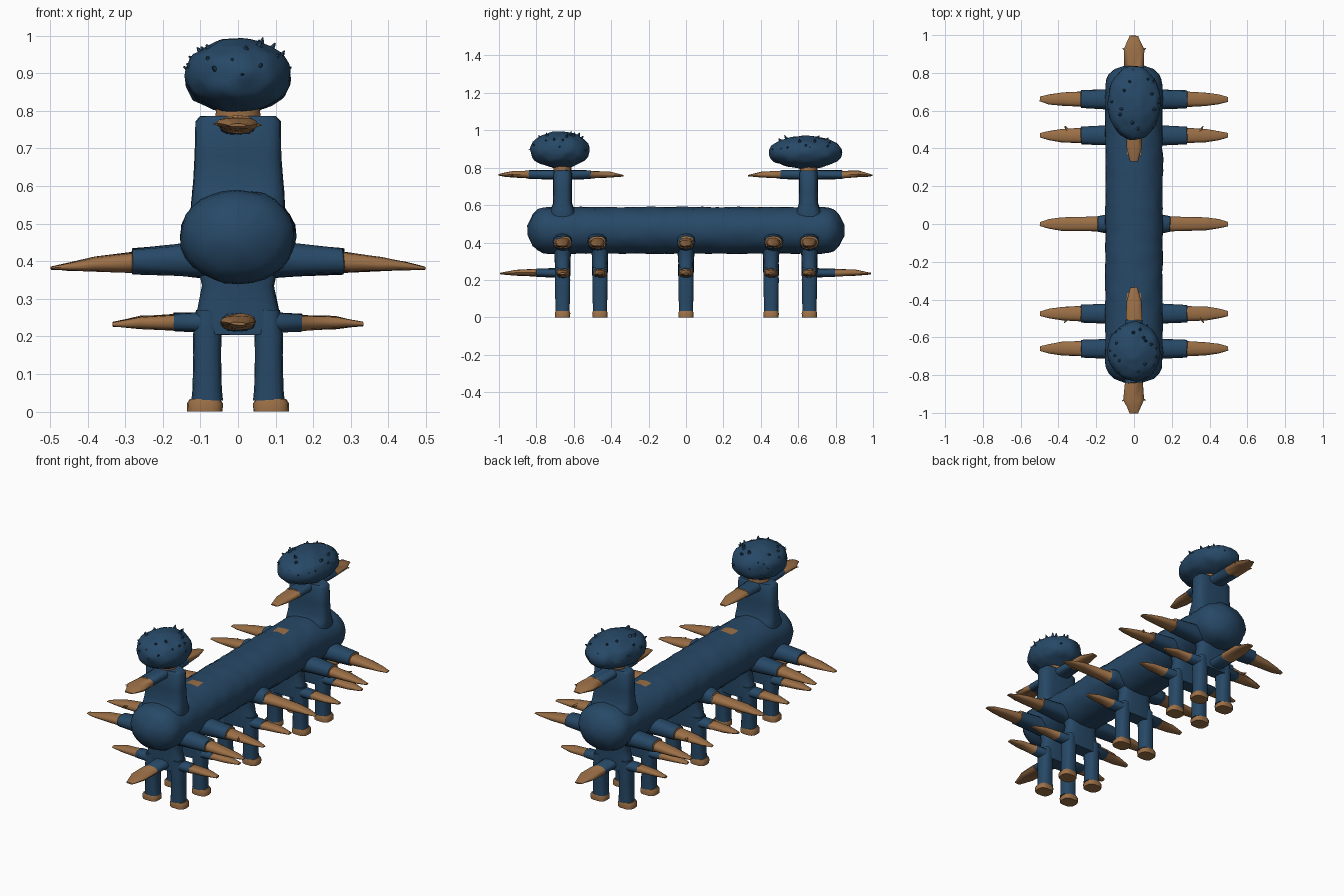
import bpy, bmesh, math, random
from mathutils import Vector, noise

if "Cube" in bpy.data.objects:
    bpy.data.objects.remove(bpy.data.objects["Cube"])

random.seed(4)


def material(name, rgb):
    m = bpy.data.materials.new(name)
    m.diffuse_color = (*rgb, 1)
    m.use_nodes = True
    m.node_tree.nodes["Principled BSDF"].inputs["Base Color"].default_value = m.diffuse_color
    return m


BLUE = material("dark blue", (0.02, 0.066, 0.135))
TAN = material("tan brown", (0.33, 0.16, 0.062))


def finish(bm, name, rule=None, angle=40, rough=0.0):
    """Roughen, colour and smooth a bmesh and make it an object."""
    for v in bm.verts:
        if rough:
            v.co += noise.noise_vector(v.co * 23) * rough
    bmesh.ops.recalc_face_normals(bm, faces=bm.faces)
    if rule:
        for f in bm.faces:
            f.material_index = int(rule(f.calc_center_median()))
    me = bpy.data.meshes.new(name)
    bm.to_mesh(me)
    bm.free()
    ob = bpy.data.objects.new(name, me)
    me.materials.append(BLUE)
    me.materials.append(TAN)
    bpy.context.collection.objects.link(ob)
    bpy.ops.object.select_all(action='DESELECT')
    ob.select_set(True)
    bpy.context.view_layer.objects.active = ob
    bpy.ops.object.shade_smooth_by_angle(angle=math.radians(angle))
    return ob


def loft(bm, origin, d, u, v, sections, n=16, power=2.0):
    """Skin rings of (distance, half width, half height, lift) along d."""
    rings = []
    for t, a, b, lift in sections:
        ring = []
        for i in range(n):
            c, s = math.cos(math.tau * i / n), math.sin(math.tau * i / n)
            p = a * math.copysign(abs(c) ** (2 / power), c)
            q = b * math.copysign(abs(s) ** (2 / power), s) + lift
            ring.append(bm.verts.new(origin + d * t + u * p + v * q))
        rings.append(ring)
    for r, s in zip(rings, rings[1:]):
        for i in range(n):
            j = (i + 1) % n
            bm.faces.new((r[i], r[j], s[j], s[i]))
    bm.faces.new(rings[0])
    bm.faces.new(rings[-1])


X, Y, Z = Vector((1, 0, 0)), Vector((0, 1, 0)), Vector((0, 0, 1))


def cone(bm, base, direction, radius, length):
    d = direction.normalized()
    u = d.orthogonal().normalized()
    loft(bm, base, d, u, d.cross(u), [(0, radius, radius, 0), (length, 0.002, 0.002, 0)], 6)


def arm(name, origin, d, sections, cuff, thumb=None):
    """Arm with blue sleeve up to cuff and a tapering tan hand."""
    o, bm = Vector(origin), bmesh.new()
    u = Z.cross(d)
    loft(bm, o, d, u, Z, sections, 12, 2.5)
    if thumb:
        for side, at, out in thumb:
            cone(bm, o + d * at + u * side * 0.02, d * 0.6 + u * side, 0.013, out)
    finish(bm, name, lambda c: (c - o).dot(d) > cuff, 50, 0.004)


# Long rounded trunk, with two small tan patches on top
bm = bmesh.new()
rings = []
for k in range(61):
    y = -0.847 + 1.694 * k / 60
    e = max(0, (abs(y) - 0.727) / 0.12)
    r = max(0.2, (1 - min(e, 1) ** 2.4) ** 0.5)
    rings.append((y, 0.152 * r, 0.125 * r, 0))
loft(bm, Vector((0, 0, 0.465)), Y, X, Z, rings, 28, 2.1)
finish(bm, "trunk", lambda c: c.z > 0.57 and abs(c.x) < 0.04 and 0.36 < abs(c.y) < 0.43, 60, 0.005)

# Upright torsos with necks, heads and arms pointing fore and aft
for y, label in ((-0.66, "front"), (0.655, "back")):
    s = -1 if y < 0 else 1
    o = Vector((0, y, 0))
    bm = bmesh.new()
    loft(bm, o, Z, X, Y, [(0.45, 0.12, 0.05, 0), (0.555, 0.125, 0.075, 0), (0.585, 0.122, 0.06, 0),
                          (0.61, 0.12, 0.051, 0), (0.68, 0.116, 0.05, 0), (0.772, 0.113, 0.05, 0),
                          (0.786, 0.10, 0.042, 0)], 24, 3.5)
    finish(bm, label + "_torso", None, 50, 0.002)
    bm = bmesh.new()
    loft(bm, o, Z, X, Y, [(0.77, 0.062, 0.048, 0), (0.83, 0.055, 0.048, 0)])
    finish(bm, label + "_neck", lambda c: c.z < 0.82)

    # Heads: rough squashed balls with small hair spikes
    cy, ry, rz = (-0.675, 0.148, 0.098) if s < 0 else (0.64, 0.185, 0.088)
    cz = 0.895 if s < 0 else 0.882
    bm = bmesh.new()
    bmesh.ops.create_icosphere(bm, subdivisions=4, radius=1)
    for v in bm.verts:
        x, yy, z = v.co
        w = 1.06 if abs(z) < 0.6 else 1.0
        v.co = (x * 0.132 * w, cy + yy * ry * w, cz + math.copysign(abs(z) ** 0.9, z) * rz)
    for i in range(26):
        a, h = i * 2.4, random.uniform(-0.1, 0.85)
        c = math.sqrt(1 - h * h)
        n = Vector((c * math.cos(a), c * math.sin(a), h))
        base = Vector((n.x * 0.125, cy + n.y * ry * 0.95, cz + n.z * rz * 0.93))
        cone(bm, base, n + Z * 0.4, 0.013, random.uniform(0.018, 0.03))
    finish(bm, label + "_head", None, 45, 0.007)

    # Upper arms, outward and inward along the trunk
    up = [(0, 0.05, 0.026, 0), (0.18, 0.048, 0.024, 0), (0.182, 0.05, 0.02, 0),
          (0.27, 0.055, 0.017, 0.002), (0.31, 0.035, 0.011, 0), (0.342, 0.022, 0.004, -0.002)]
    arm(label + "_upper_outer_arm", (0, y, 0.763), Y * s, up, 0.18, [(1, 0.25, 0.05), (-1, 0.25, 0.05)])
    inner = [(0, 0.05, 0.026, 0), (0.15, 0.046, 0.024, 0), (0.152, 0.044, 0.02, 0),
             (0.25, 0.04, 0.016, 0), (0.325, 0.02, 0.004, -0.005)]
    arm(label + "_upper_inner_arm", (0, y, 0.763), Y * -s, inner, 0.15)
    # Lower arms at the two ends
    low = [(0, 0.045, 0.026, 0), (0.14, 0.043, 0.023, 0), (0.142, 0.046, 0.021, 0),
           (0.25, 0.045, 0.016, 0.002), (0.332, 0.02, 0.004, -0.003)]
    arm(label + "_lower_end_arm", (0, y, 0.237), Y * s, low, 0.14)

# Five stations along the trunk: hips, legs, feet, side arms
for k, y in enumerate((-0.66, -0.46, 0.0, 0.455, 0.66)):
    name = "station_%d_" % (k + 1)
    o = Vector((0, y, 0))
    bm = bmesh.new()
    loft(bm, o, Z, X, Y, [(0.205, 0.112, 0.04, 0), (0.24, 0.115, 0.042, 0), (0.29, 0.104, 0.042, 0),
                          (0.335, 0.095, 0.044, 0), (0.40, 0.11, 0.05, 0)], 20, 3)
    finish(bm, name + "hips", None, 50, 0.002)
    for s, side in ((-1, "left"), (1, "right")):
        bm = bmesh.new()
        loft(bm, Vector((s * 0.082, y, 0)), Z, X * s, Y,
             [(0.03, 0.042, 0.039, 0), (0.06, 0.039, 0.039, 0), (0.15, 0.037, 0.041, 0),
              (0.2, 0.038, 0.042, 0), (0.27, 0.03, 0.04, 0)], 14, 2.6)
        finish(bm, name + side + "_leg")
        bm = bmesh.new()
        loft(bm, Vector((s * 0.088, y, 0)), Z, X, Y,
             [(0, 0.047, 0.041, 0), (0.022, 0.048, 0.042, 0), (0.034, 0.04, 0.038, 0)], 14, 3)
        finish(bm, name + side + "_foot", lambda c: True)
        # Long arm from the trunk, slightly drooping
        cuff = 0.19 if k == 2 else 0.28
        wide = 0.052 if k != 2 else 0.047
        ya = y * 1.03 if k in (1, 3) else y
        long_arm = [(0.08, wide, 0.05, 0.005), (0.16, wide, 0.042, 0.003), (cuff, wide - 0.005, 0.034, 0),
                    (cuff + 0.002, 0.04, 0.027, -0.003), (0.38, 0.036, 0.019, -0.008),
                    (0.45, 0.025, 0.01, -0.014), (0.498, 0.012, 0.003, -0.019)]
        inward = 1 if (ya > 0) == (s > 0) else -1
        thumb = [(inward, 0.35, 0.035)] if k in (1, 3) else None
        arm(name + side + "_long_arm", (0, ya, 0.4), X * s, long_arm, cuff, thumb)
        # Short arm from the hips
        short = [(0.05, 0.038, 0.028, 0), (0.17, 0.036, 0.023, 0.001), (0.172, 0.034, 0.02, 0),
                 (0.26, 0.03, 0.016, 0), (0.333, 0.013, 0.005, -0.004)]
        arm(name + side + "_short_arm", (0, y, 0.237), X * s, short, 0.17)
